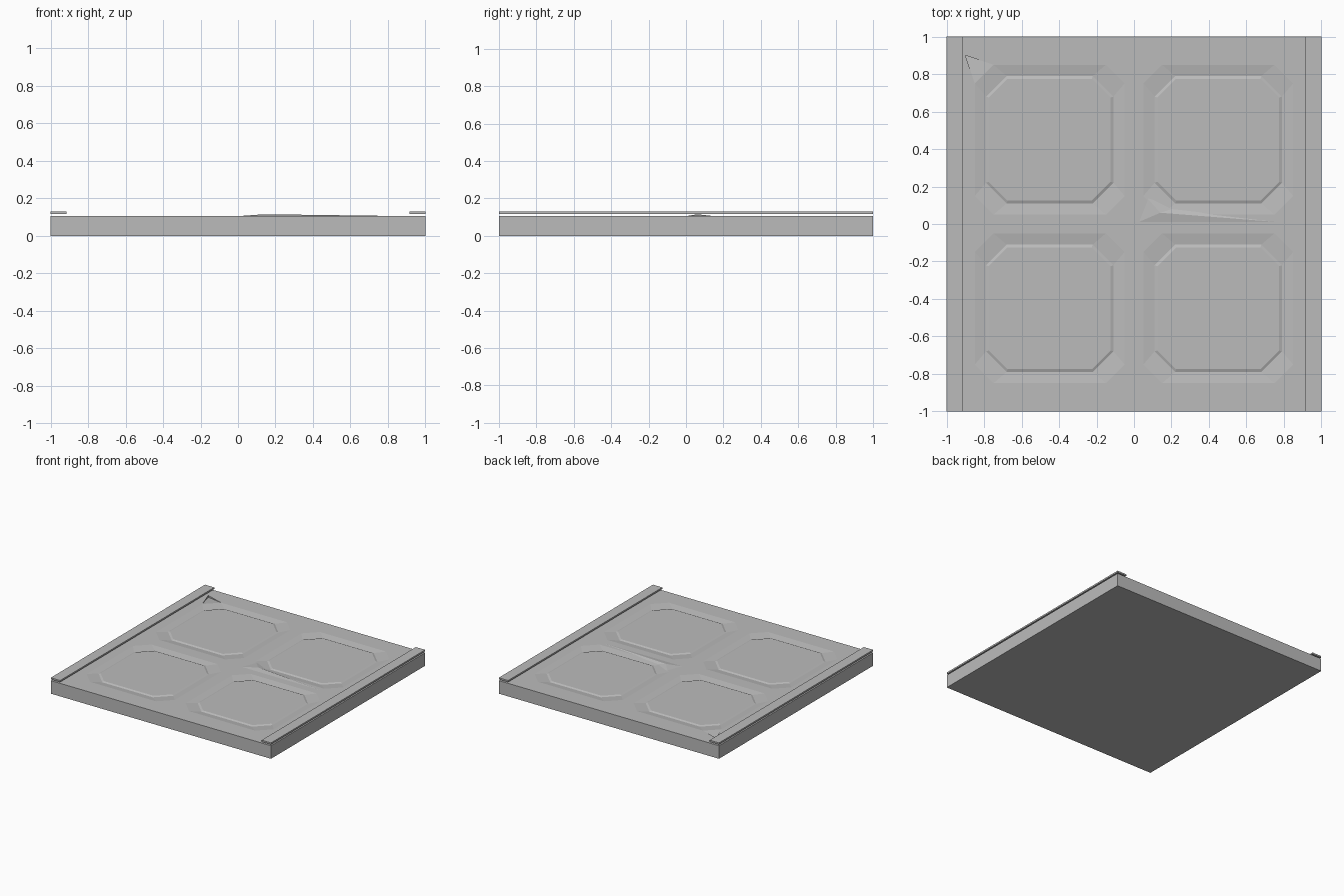
import bpy
import bmesh

if "Cube" in bpy.data.objects:
    bpy.data.objects.remove(bpy.data.objects["Cube"], do_unlink=True)

TOP = 0.107

grey = bpy.data.materials.new("plain grey")
grey.use_nodes = True
grey.diffuse_color = (0.5, 0.5, 0.5, 1)
grey.node_tree.nodes["Principled BSDF"].inputs["Base Color"].default_value = (0.5, 0.5, 0.5, 1)


def finish(bm, name):
    bmesh.ops.recalc_face_normals(bm, faces=bm.faces)
    mesh = bpy.data.meshes.new(name)
    bm.to_mesh(mesh)
    bm.free()
    mesh.materials.append(grey)
    obj = bpy.data.objects.new(name, mesh)
    bpy.context.collection.objects.link(obj)
    return obj


def octagon(bm, cx, cy, half, cut, z):
    """Ring of vertices for a square with chamfered corners, anticlockwise."""
    a, b = half, half - cut
    outline = [(a, -b), (a, b), (b, a), (-b, a), (-a, b), (-a, -b), (-b, -a), (b, -a)]
    return [bm.verts.new((cx + x, cy + y, z)) for x, y in outline]


def square(bm, z):
    return [bm.verts.new((x, y, z)) for x, y in ((-1, -1), (1, -1), (1, 1), (-1, 1))]


def bridge(bm, lower, upper):
    n = len(lower)
    for i in range(n):
        j = (i + 1) % n
        bm.faces.new((lower[i], lower[j], upper[j], upper[i]))


def loop_edges(bm, ring):
    edges = []
    for i, v in enumerate(ring):
        w = ring[(i + 1) % len(ring)]
        edges.append(bm.edges.get((v, w)) or bm.edges.new((v, w)))
    return edges


# Slab body
bm = bmesh.new()
base, rim = square(bm, 0), square(bm, TOP)
bm.faces.new(base[::-1])
bridge(bm, base, rim)
borders = loop_edges(bm, rim)

# Four panels: sloping groove, steep bevel, flat middle
for cx in (-0.45, 0.45):
    for cy in (-0.45, 0.45):
        outer = octagon(bm, cx, cy, 0.40, 0.10, TOP)
        groove = octagon(bm, cx, cy, 0.34, 0.11, TOP - 0.009)
        middle = octagon(bm, cx, cy, 0.325, 0.10, TOP - 0.003)
        bridge(bm, outer, groove)
        bridge(bm, groove, middle)
        bm.faces.new(middle)
        hole = list(outer)
        # Sunken dent beside the back right panel
        if cx < 0 < cy:
            apex = bm.verts.new((-0.9, 0.9, TOP))
            sunk = bm.verts.new((-0.9, 0.9, TOP - 0.015))
            a, b = outer[3], outer[4]
            bm.faces.new((a, b, sunk))
            bm.faces.new((apex, a, sunk))
            bm.faces.new((b, apex, sunk))
            hole.insert(4, apex)
        borders += loop_edges(bm, hole)

# Flat frame around the panels
bmesh.ops.triangle_fill(bm, edges=borders, use_beauty=True, normal=(0, 0, 1))
finish(bm, "panel_slab")

# Low pointed ridge between the left-hand panels
bm = bmesh.new()
foot = [bm.verts.new((x, y, TOP - 0.002)) for x, y in ((0, 0), (0.9, 0), (0.2, 0.08), (0.06, 0.15))]
peak = bm.verts.new((0.14, 0.06, TOP + 0.008))
bm.faces.new(foot[::-1])
for i in range(4):
    bm.faces.new((foot[i], foot[(i + 1) % 4], peak))
finish(bm, "small_ridge")

# Thin side strips hovering just above the slab
for side, name in ((1, "left_strip"), (-1, "right_strip")):
    bm = bmesh.new()
    bmesh.ops.create_cube(bm, size=1)
    for v in bm.verts:
        v.co.x = side * 0.9575 + v.co.x * 0.085
        v.co.y *= 2
        v.co.z = 0.124 + v.co.z * 0.013
    finish(bm, name)
